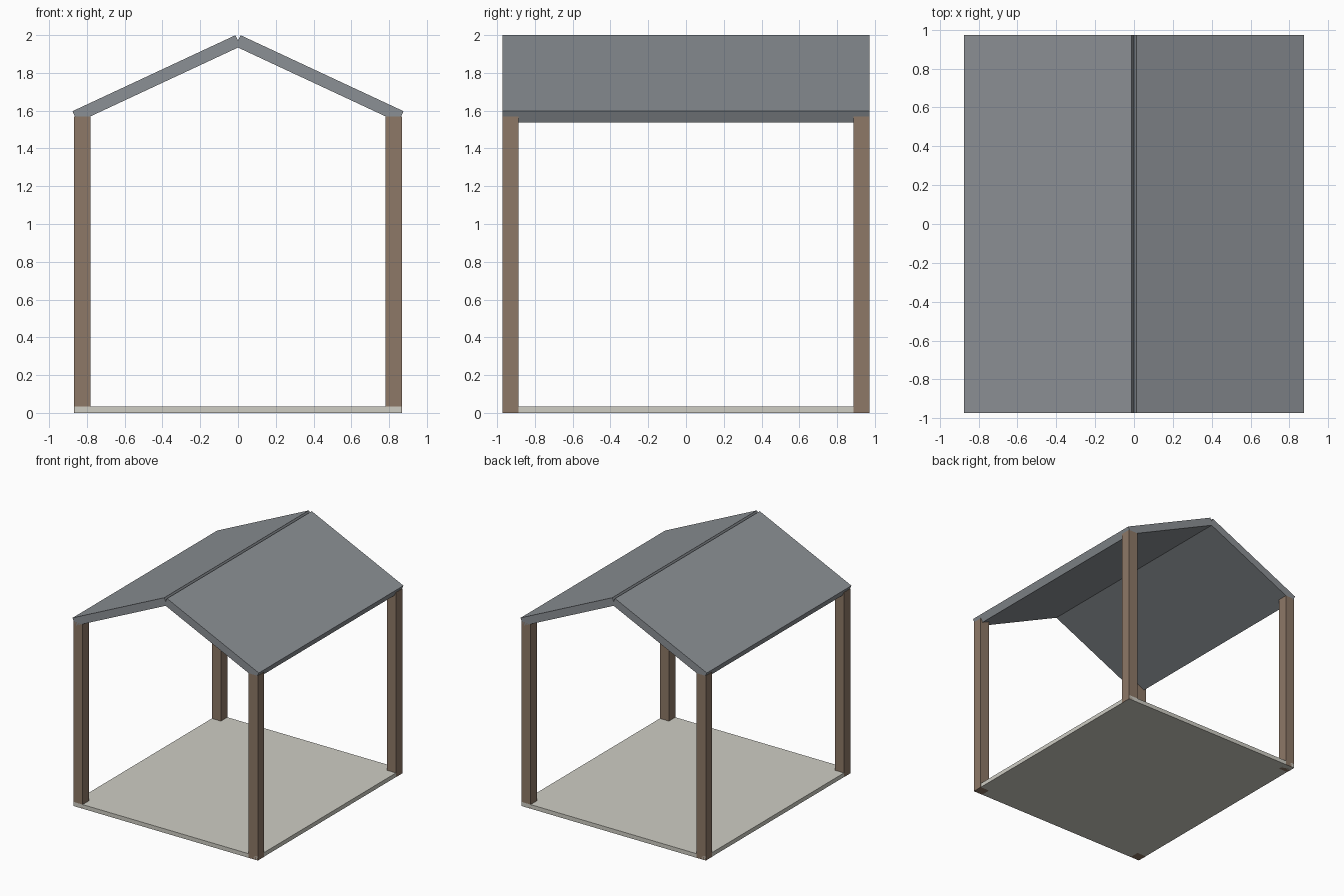
import bpy, math

if "Cube" in bpy.data.objects:
    bpy.data.objects.remove(bpy.data.objects["Cube"])

def material(name, color):
    m = bpy.data.materials.new(name)
    m.diffuse_color = (*color, 1)
    m.use_nodes = True
    m.node_tree.nodes["Principled BSDF"].inputs["Base Color"].default_value = m.diffuse_color
    return m

wood = material("wood", (0.27, 0.19, 0.135))
stone = material("pale_stone", (0.62, 0.61, 0.55))
slate = material("slate", (0.26, 0.28, 0.30))

def box(name, center, size, mat, tilt=0):
    bpy.ops.mesh.primitive_cube_add(size=1, location=center)
    ob = bpy.context.object
    ob.name = name
    ob.scale = size
    ob.rotation_euler.y = tilt
    ob.data.materials.append(mat)
    return ob

# Floor slab
box("floor", (0, 0, 0.0175), (1.732, 1.944, 0.035), stone)

# Four corner posts, tops buried in the roof
for sx, side in ((-1, "left"), (1, "right")):
    for sy, end in ((-1, "front"), (1, "back")):
        box(f"{end}_{side}_post", (sx * 0.824, sy * 0.929, 0.785),
            (0.086, 0.086, 1.57), wood)

    # Sloped roof panel, crossing its twin at the ridge
    box(f"{side}_roof_panel", (sx * 0.431, 0, 1.769), (0.952, 1.944, 0.065),
        slate, sx * math.radians(25))
